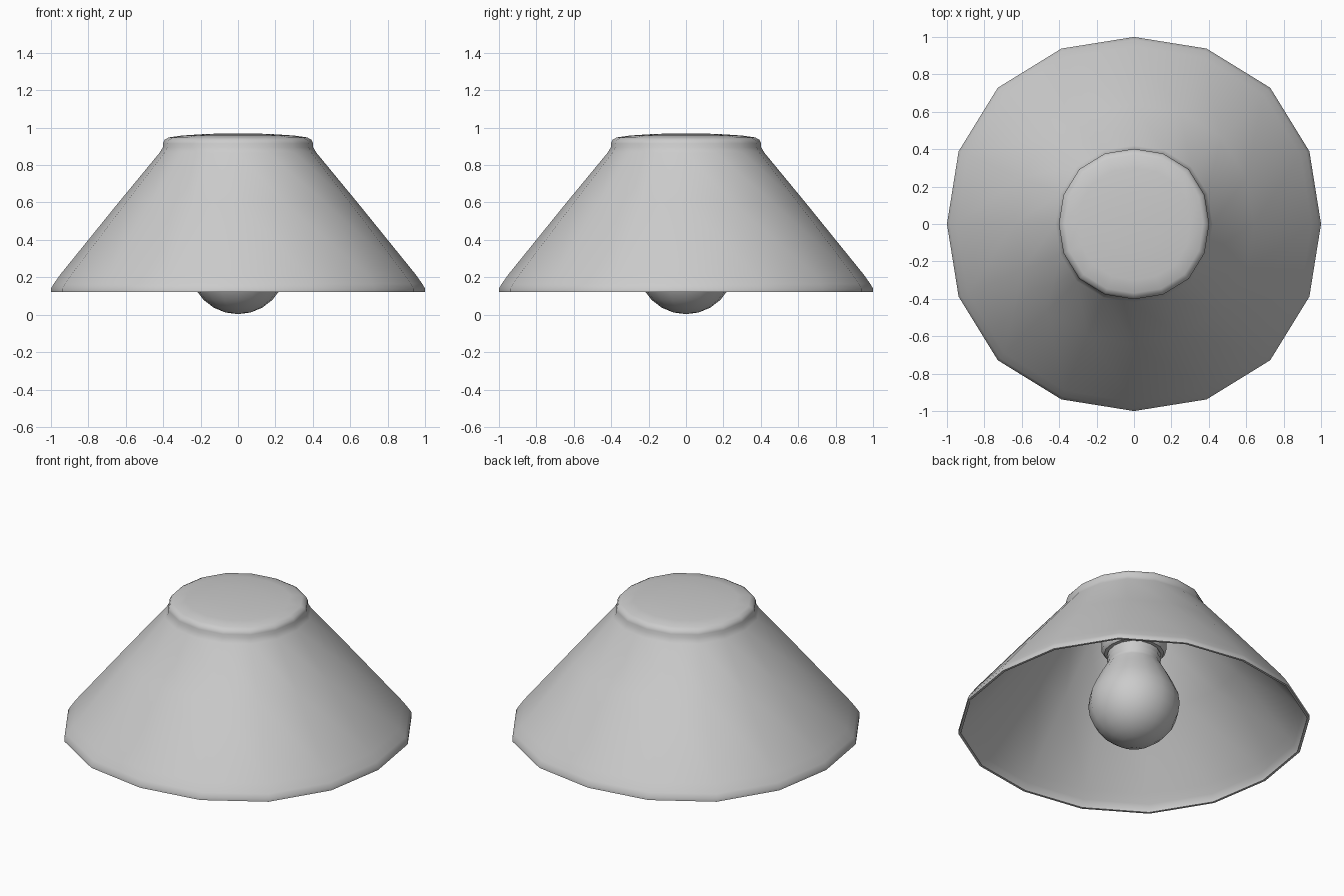
import bpy, bmesh, math

if "Cube" in bpy.data.objects:
    bpy.data.objects.remove(bpy.data.objects["Cube"])

SIDES = 16


def lathe(name, profile, sharp=40):
    """Revolve (radius, z) points around z, slightly fuller on the diagonals."""
    bm = bmesh.new()
    rings = []
    for r, z in profile:
        if r == 0:
            rings.append([bm.verts.new((0, 0, z))] * SIDES)
            continue
        ring = []
        for i in range(SIDES):
            a = 2 * math.pi * i / SIDES
            f = r * (1 + 0.015 * (1 - math.cos(4 * a)))
            ring.append(bm.verts.new((f * math.cos(a), f * math.sin(a), z)))
        rings.append(ring)
    for a, b in zip(rings, rings[1:]):
        for i in range(SIDES):
            j = (i + 1) % SIDES
            bm.faces.new(dict.fromkeys((a[i], a[j], b[j], b[i])))
    bmesh.ops.recalc_face_normals(bm, faces=bm.faces)
    mesh = bpy.data.meshes.new(name)
    bm.to_mesh(mesh)
    bm.free()
    obj = bpy.data.objects.new(name, mesh)
    bpy.context.collection.objects.link(obj)
    bpy.ops.object.select_all(action='DESELECT')
    obj.select_set(True)
    bpy.context.view_layer.objects.active = obj
    bpy.ops.object.shade_smooth_by_angle(angle=math.radians(sharp))
    return obj


# Shade: domed cap, flared cone, thin rim and inner wall
lathe("shade", [
    (0, 0.97), (0.16, 0.967), (0.30, 0.958), (0.37, 0.948), (0.393, 0.935),
    (0.402, 0.915), (0.402, 0.895), (0.42, 0.865), (0.64, 0.598), (0.95, 0.215),
    (0.985, 0.165), (1.0, 0.14), (1.0, 0.122), (0.985, 0.122), (0.982, 0.14),
    (0.965, 0.165), (0.93, 0.212), (0.622, 0.59), (0.40, 0.86),
    (0.38, 0.90), (0.36, 0.93), (0, 0.945)], 60)

# Socket holding the bulb
lathe("socket", [(0, 0.94), (0.185, 0.94), (0.185, 0.63), (0.17, 0.61), (0, 0.61)])

# Bulb: round globe tapering into a ridged screw neck
R, CZ = 0.26, 0.263
globe = [(R * math.sin(math.radians(a)), CZ - R * math.cos(math.radians(a)))
         for a in range(15, 121, 15)]
neck = [(0.19, 0.465), (0.155, 0.525), (0.146, 0.55), (0.155, 0.565),
        (0.148, 0.58), (0.155, 0.595), (0.148, 0.61), (0.148, 0.64), (0, 0.64)]
lathe("bulb", [(0, CZ - R)] + globe + neck, 60)
